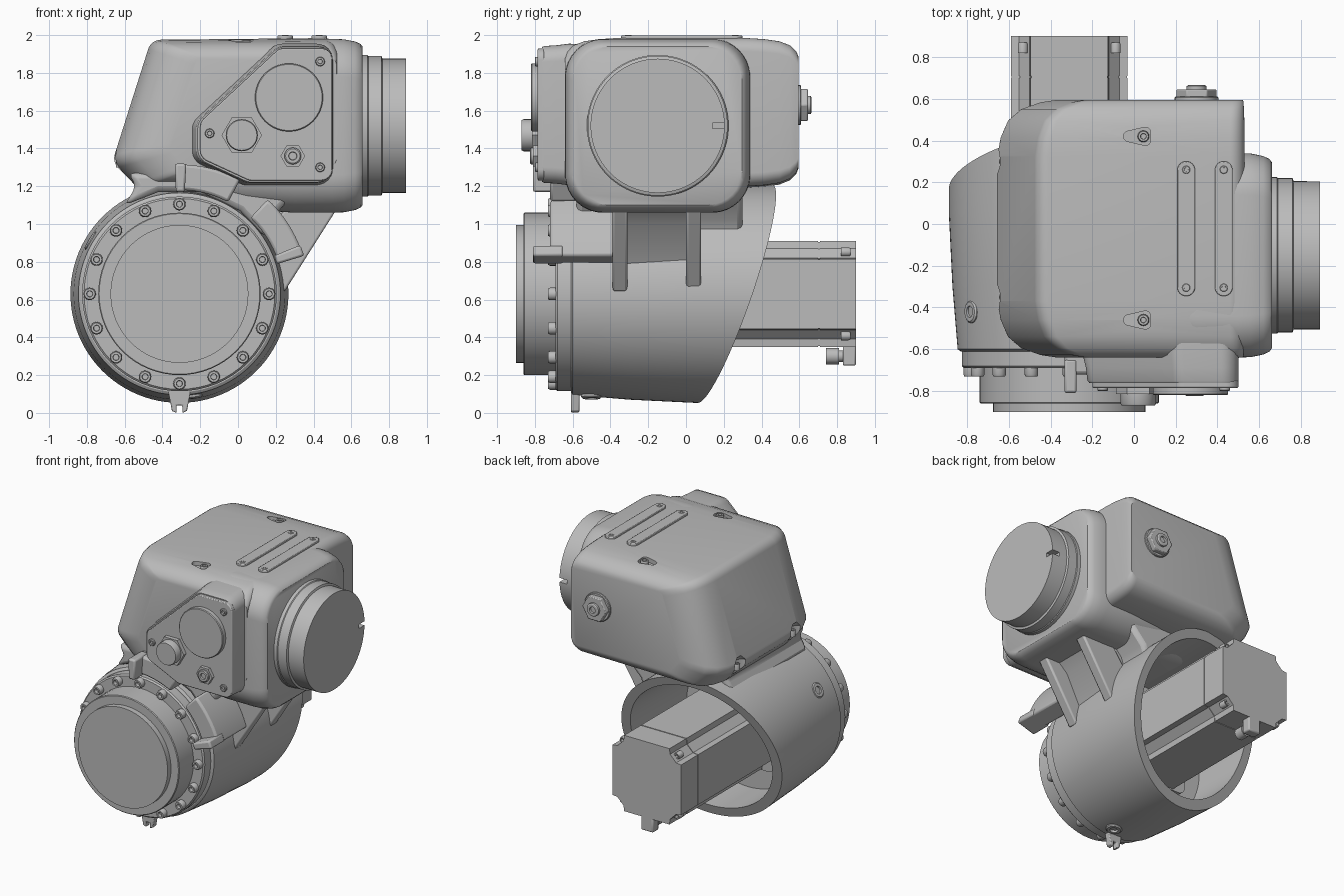
import bpy, bmesh, math
from mathutils import Vector

if "Cube" in bpy.data.objects:
    bpy.data.objects.remove(bpy.data.objects["Cube"], do_unlink=True)

grey = bpy.data.materials.new("cast_grey")
grey.use_nodes = True
grey.diffuse_color = (0.5, 0.5, 0.5, 1)
grey.node_tree.nodes["Principled BSDF"].inputs["Base Color"].default_value = (0.5, 0.5, 0.5, 1)

PLACE = {"x": lambda u, v, p: (p, u, v),
         "y": lambda u, v, p: (u, p, v),
         "z": lambda u, v, p: (u, v, p)}
HUB = (-0.31, 0.63)       # lower joint axis in x, z
OUT = (-0.15, 1.52)       # output axis in y, z


def circle(c, r, n=64):
    return [(c[0] + r * math.cos(2 * math.pi * i / n),
             c[1] + r * math.sin(2 * math.pi * i / n)) for i in range(n)]


def rounded(pts, r, n=6):
    """Polygon with every corner rounded by a curve."""
    out = []
    for i, p in enumerate(pts):
        p = Vector(p)
        a, b = Vector(pts[i - 1]) - p, Vector(pts[(i + 1) % len(pts)]) - p
        half = a.angle(b) / 2
        t = min(r / math.tan(half), a.length * 0.48, b.length * 0.48)
        rad = t * math.tan(half)
        centre = p + (a.normalized() + b.normalized()).normalized() * rad / math.sin(half)
        s, e = p + a.normalized() * t - centre, p + b.normalized() * t - centre
        for k in range(n + 1):
            d = s.lerp(e, k / n).normalized() * rad
            out.append(tuple(centre + d))
    return out


def rect(u0, u1, v0, v1):
    return [(u0, v0), (u1, v0), (u1, v1), (u0, v1)]


def loft(name, pts, layers, axis="y", centre=(0, 0), bevel=0):
    """Stack scaled copies of a section along an axis and cap the ends."""
    bm = bmesh.new()
    rings = [[bm.verts.new(PLACE[axis](centre[0] + (u - centre[0]) * s,
                                       centre[1] + (v - centre[1]) * s, p))
              for u, v in pts] for p, s in layers]
    n = len(pts)
    for a, b in zip(rings, rings[1:]):
        for i in range(n):
            j = (i + 1) % n
            bm.faces.new((a[i], a[j], b[j], b[i]))
    bm.faces.new(rings[0])
    bm.faces.new(rings[-1])
    bmesh.ops.recalc_face_normals(bm, faces=bm.faces)
    mesh = bpy.data.meshes.new(name)
    bm.to_mesh(mesh)
    bm.free()
    mesh.materials.append(grey)
    ob = bpy.data.objects.new(name, mesh)
    bpy.context.collection.objects.link(ob)
    if bevel:
        m = ob.modifiers.new("soft_edges", "BEVEL")
        m.width, m.segments, m.angle_limit = bevel, 2, math.radians(50)
    return ob


def prism(name, pts, lo, hi, axis="y", bevel=0):
    return loft(name, pts, [(lo, 1), (hi, 1)], axis, bevel=bevel)


def turned(name, c, steps, axis="y", n=64):
    """Turned part from (position, radius) steps."""
    return loft(name, circle(c, 1, n), steps, axis, c)


def bolt(name, c, r, lo, hi, axis="y"):
    """Cap screw with a hollow socket."""
    h = hi - lo
    return turned(name, c, [(lo, r), (lo + h * .8, r), (hi, r * .85), (hi, r * .5),
                            (lo + h * .5, r * .45)], axis, 16)


def cut(targets, cutter):
    for ob in targets:
        m = ob.modifiers.new("cut", "BOOLEAN")
        m.operation, m.object = "DIFFERENCE", cutter
        bpy.context.view_layer.objects.active = ob
        bpy.ops.object.modifier_apply(modifier=m.name)
    bpy.data.objects.remove(cutter, do_unlink=True)


# Lower housing: hollow tapered shell with a slanted open rear
shell = turned("lower_housing", HUB, [(-.61, .52), (-.6, .535), (-.3, .56), (.05, .577), (.9, .577),
                                      (.9, .522), (-.28, .5)], n=96)
bm = bmesh.new()
bm.from_mesh(shell.data)
bmesh.ops.bisect_plane(bm, geom=bm.verts[:] + bm.edges[:] + bm.faces[:], clear_outer=True,
                       plane_co=(HUB[0], .26, HUB[1]), plane_no=(-.16, 1, -.34))
bmesh.ops.bridge_loops(bm, edges=[e for e in bm.edges if e.is_boundary])
bmesh.ops.recalc_face_normals(bm, faces=bm.faces)
bm.to_mesh(shell.data)
bm.free()

# Front flange, cover and bolt circle
turned("front_flange", HUB, [(-.6, .515), (-.68, .515), (-.69, .505)])
turned("front_cover", HUB, [(-.68, .43), (-.855, .43), (-.86, .425), (-.86, .365), (-.9, .365)])
for x, z in circle(HUB, .475, 16):
    bolt("flange_bolt", (x, z), .033, -.68, -.73)

# Grounding lug under the flange
prism("bottom_lug", [(-.37, .12), (-.35, .01), (-.325, 0), (-.325, .04), (-.295, .04),
                     (-.295, 0), (-.27, .01), (-.25, .12)], -.61, -.565, bevel=.006)

# Side plugs on the lower housing
for deg, y in ((149, -.42), (277, -.5)):
    plug = bolt("housing_plug", (0, 0), .055, -.03, .008, "z")
    a = math.radians(deg)
    plug.location = (HUB[0] + .55 * math.cos(a), y, HUB[1] + .55 * math.sin(a))
    plug.rotation_euler.y = math.pi / 2 - a

# Cable clamps hugging the flange
def sector(a0, a1, r0, r1, n=10):
    arc = [math.radians(a0 + (a1 - a0) * i / n) for i in range(n + 1)]
    return ([(HUB[0] + r1 * math.cos(a), HUB[1] + r1 * math.sin(a)) for a in arc] +
            [(HUB[0] + r0 * math.cos(a), HUB[1] + r0 * math.sin(a)) for a in reversed(arc)])

for a0, a1, tab in ((62, 92, 87), (17, 47, 17)):
    prism("clamp", sector(a0, a1, .55, .685), -.72, -.38, bevel=.015)
    prism("clamp_tab", sector(tab, tab + 5, .54, .69, 3), -.81, -.65, bevel=.012)

# Motor with stepped corners, mounting flange, end screws and connector
quarter = [(.28, .185), (.24, .19), (.19, .24), (.185, .28)]
outline = []
for sx, sz, order in ((1, 1, 1), (-1, 1, -1), (-1, -1, 1), (1, -1, -1)):
    outline += [(HUB[0] + sx * u, HUB[1] + sz * v) for u, v in quarter[::order]]
loft("motor_body", outline, [(-.29, 1), (.7, 1), (.7, .985), (.71, .985), (.71, 1), (.9, 1)], centre=HUB)
prism("motor_flange", rounded(rect(-.6, -.02, .34, .92), .06), -.3, -.18)
for sx in (-1, 1):
    for sz in (-1, 1):
        bolt("motor_screw", (HUB[0] + sx * .222, HUB[1] + sz * .222), .024, .82, .87)
prism("motor_connector", rect(-.36, -.26, .25, .36), .83, .9, bevel=.01)
turned("connector_gland", (-.31, .3), [(.84, .03), (.81, .03), (.81, .043), (.74, .043)], n=12)

# Upper housing: pillow-shaped body with a leaning rear face
side = rounded([(-.46, 1.975), (.53, 1.985), (.53, 1.2), (-.53, 1.19), (-.665, 1.33)], .07)
rim = [(0, .75), (.012, .82), (.045, .9), (.1, .955), (.18, .985), (.27, 1)]
body = loft("upper_housing", side, [(-.64 + d, s) for d, s in rim] +
            [(.595 - d, s) for d, s in reversed(rim)], "y", (.5, 1.6))
tunnel = loft("output_housing", rounded(rect(-.64, .34, 1.06, 1.98), .2, 10),
              [(-.4, .8), (-.2, .9), (.05, .965), (.3, 1), (.5, 1), (.56, .995), (.62, .97),
               (.65, .94), (.66, .91)], "x", OUT)

# Output stub with an index slot
stub = turned("output_flange", OUT, [(.6, .375), (.685, .375), (.69, .37), (.76, .37), (.765, .355),
                                     (.89, .355)], "x", 96)
cut([stub], prism("slot_cutter", rect(.14, .22, 1.505, 1.535), .83, .95, "x"))

# Recessed screws on top and at the rear lower edge
for y in (.42, -.46):
    cut([body, tunnel], prism("recess_cutter", rounded([(-.05, y - .02), (.08, y - .05), (.08, y + .05),
                              (-.05, y + .02)], .025), 1.945, 2.1, "z"))
    bolt("top_screw", (.045, y), .028, 1.93, 1.975, "z")
for y in (.3, -.35):
    cut([body], turned("notch_cutter", (-.665, y), [(1.1, .06), (1.36, .06), (1.4, .03)], "z", 24))
    bolt("rear_screw", (-.625, y), .022, 1.3, 1.345, "z")

# Neck joining the housings, with a web and two ribs under the output
prism("neck", [(-.58, 1.27), (.3, 1.27), (.3, 1.16), (.17, 1.02), (.14, .93), (.01, 1.07),
               (-.2, 1.17), (-.42, 1.17), (-.6, 1.1), (-.54, 1.2)], -.58, .3, bevel=.03)
prism("neck_web", [(.42, 1.2), (.42, 1.08), (.33, 1.0), (.21, .76), (.14, .93), (.2, 1.2)], -.38, .07)
for y0, y1 in ((-.39, -.31), (0, .08)):
    prism("neck_rib", [(.53, 1.09), (.245, .64), (.21, .76), (.14, .93), (.3, 1.15)], y0, y1, bevel=.012)

# Front connector boss and cover plate
panel = [(.5, 1.93), (.22, 1.93), (-.2, 1.54), (-.2, 1.35), (.06, 1.23), (.5, 1.23)]
loft("connector_boss", rounded(panel, .08), [(-.45, 1.06), (-.62, 1.07), (-.69, 1.045), (-.75, 1.035),
                                             (-.762, 1.02)], "y", (.47, 1.58))
prism("cover_plate", rounded(panel, .06), -.75, -.785, bevel=.006)
turned("round_socket", (.27, 1.67), [(-.78, .18), (-.815, .18), (-.82, .175)])
prism("hex_base", circle((.02, 1.47), .107, 6), -.78, -.815)
turned("round_plug", (.02, 1.47), [(-.8, .085), (-.86, .085), (-.87, .08)], n=32)
prism("small_hex", circle((.29, 1.36), .065, 6), -.78, -.81)
bolt("small_plug", (.29, 1.36), .045, -.8, -.825)
for c in ((.435, 1.86), (.435, 1.3), (-.15, 1.48)):
    bolt("cover_screw", c, .025, -.78, -.8)

# Rear breather fitting
turned("breather_washer", (.3, 1.63), [(.56, .105), (.605, .105), (.61, .1)], n=32)
prism("breather_hex", circle((.3, 1.63), .098, 6), .6, .645, bevel=.006)
bolt("breather_cap", (.3, 1.63), .048, .64, .665)

# Mounting strips on the roof
for x in (.25, .43):
    prism("roof_strip", rounded(rect(x - .042, x + .042, -.345, .3), .04), 1.96, 1.997, "z", .004)
    for y in (-.305, .26):
        bolt("strip_screw", (x, y), .02, 1.98, 2.0, "z")

# Smooth the curved surfaces, keep the edges crisp
bpy.ops.object.select_all(action="DESELECT")
for ob in bpy.context.scene.objects:
    if ob.type == "MESH" and grey.name in ob.data.materials:
        ob.select_set(True)
        bpy.context.view_layer.objects.active = ob
bpy.ops.object.shade_smooth_by_angle(angle=math.radians(32))
